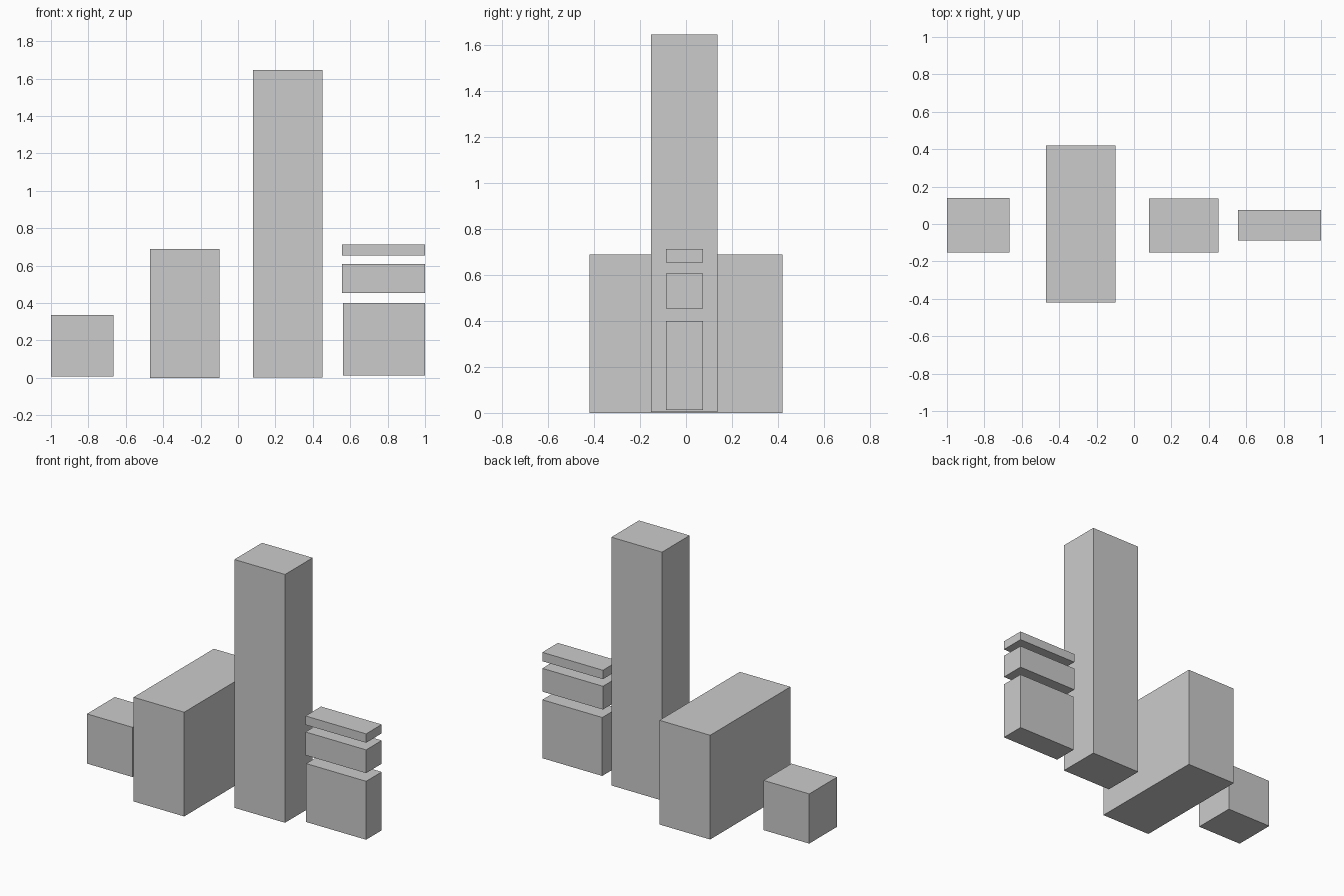
import bpy

if "Cube" in bpy.data.objects:
    bpy.data.objects.remove(bpy.data.objects["Cube"])


def box(name, x, y, z):
    """Axis-aligned box from (min, max) ranges."""
    bpy.ops.mesh.primitive_cube_add(
        size=1, location=[(a + b) / 2 for a, b in (x, y, z)])
    ob = bpy.context.object
    ob.name = name
    ob.scale = [b - a for a, b in (x, y, z)]
    bpy.ops.object.transform_apply(location=False, rotation=False, scale=True)
    return ob


# Row of three freestanding blocks, left to right
box("small_block", (-1.0, -0.666), (-0.152, 0.139), (0.007, 0.336))
box("deep_block", (-0.471, -0.10), (-0.42, 0.42), (0.0, 0.69))
box("tower_block", (0.08, 0.451), (-0.152, 0.137), (0.003, 1.647))

# Stack of floating slabs that get thinner upward
slabs = [(0.561, 0.013, 0.40), (0.556, 0.454, 0.608), (0.556, 0.655, 0.714)]
for i, (x0, z0, z1) in enumerate(slabs):
    box(f"stack_slab_{i + 1}", (x0, 1.0), (-0.088, 0.075), (z0, z1))
